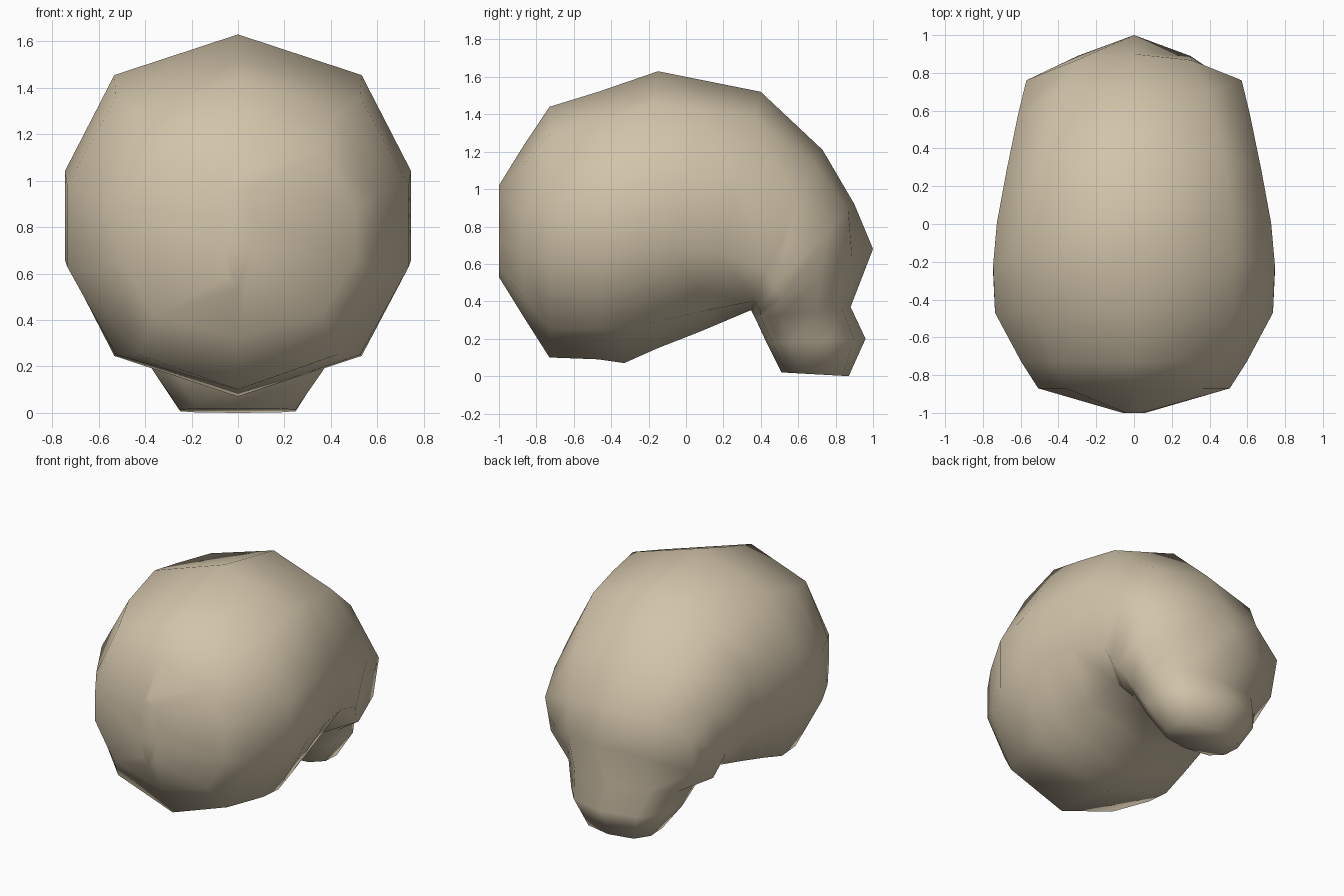
import bpy, bmesh, math

cube = bpy.data.objects.get("Cube")
if cube:
    bpy.data.objects.remove(cube, do_unlink=True)

# Warm sand colour
sand = bpy.data.materials.new("sand")
sand.use_nodes = True
colour = (0.64, 0.55, 0.40, 1)
sand.diffuse_color = colour
sand.node_tree.nodes["Principled BSDF"].inputs["Base Color"].default_value = colour

SIDES = 10
# Sections along the bent body: outer (y, z), inner (y, z), half width,
# pinch of the outer and inner halves (higher is more pointed),
# and taper of the outer half (higher is narrower)
SECTIONS = [
    ((-1.0, 1.02), (-1.0, 0.53), 0.06, 1.2, 1.2, 0.7),
    ((-0.87, 1.23), (-0.87, 0.32), 0.51, 1.2, 1.2, 0.7),
    ((-0.73, 1.44), (-0.73, 0.10), 0.60, 1.2, 1.2, 0.7),
    ((-0.47, 1.52), (-0.47, 0.09), 0.74, 1.2, 1.2, 0.7),
    ((-0.15, 1.63), (-0.33, 0.07), 0.75, 1.2, 1.2, 0.7),
    ((0.10, 1.58), (-0.15, 0.15), 0.73, 1.2, 1.1, 0.7),
    ((0.40, 1.52), (0.08, 0.24), 0.68, 1.1, 0.9, 0.75),
    ((0.73, 1.21), (0.34, 0.35), 0.62, 1.0, 0.6, 0.9),
    ((0.90, 0.92), (0.35, 0.35), 0.59, 0.6, 0.5, 1.3),
    ((1.00, 0.68), (0.36, 0.33), 0.58, 2.0, 0.6, 1.3),
    ((0.88, 0.37), (0.37, 0.31), 0.43, 1.0, 0.6, 0.8),
    ((0.96, 0.20), (0.43, 0.18), 0.37, 1.2, 0.6, 0.8),
    ((0.87, 0.00), (0.51, 0.02), 0.25, 1.0, 0.8, 0.7),
]


def rounded(value, power):
    return math.copysign(abs(value) ** power, value)


def add_ring(bm, outer, inner, half_width, outer_pinch, inner_pinch, taper):
    ring = []
    for i in range(SIDES):
        a = math.tau * i / SIDES
        c = math.cos(a)
        s = rounded(math.sin(a), taper if c > 0 else 0.7) * 1.03
        c = rounded(c, outer_pinch if c > 0 else inner_pinch)
        y = (outer[0] + inner[0]) / 2 + c * (outer[0] - inner[0]) / 2
        z = (outer[1] + inner[1]) / 2 + c * (outer[1] - inner[1]) / 2
        ring.append(bm.verts.new((s * half_width, y, z)))
    return ring


# Bent body, its overhanging rim and its stem, lofted as one skin
bm = bmesh.new()
rings = [add_ring(bm, *section) for section in SECTIONS]
for first, second in zip(rings, rings[1:]):
    for i in range(SIDES):
        j = (i + 1) % SIDES
        bm.faces.new((first[i], first[j], second[j], second[i]))
bm.faces.new(rings[0])
bm.faces.new(rings[-1])
bmesh.ops.recalc_face_normals(bm, faces=bm.faces[:])
for face in bm.faces:
    face.smooth = True

mesh = bpy.data.meshes.new("bent_body")
bm.to_mesh(mesh)
bm.free()
mesh.materials.append(sand)
body = bpy.data.objects.new("bent_body", mesh)
bpy.context.collection.objects.link(body)
